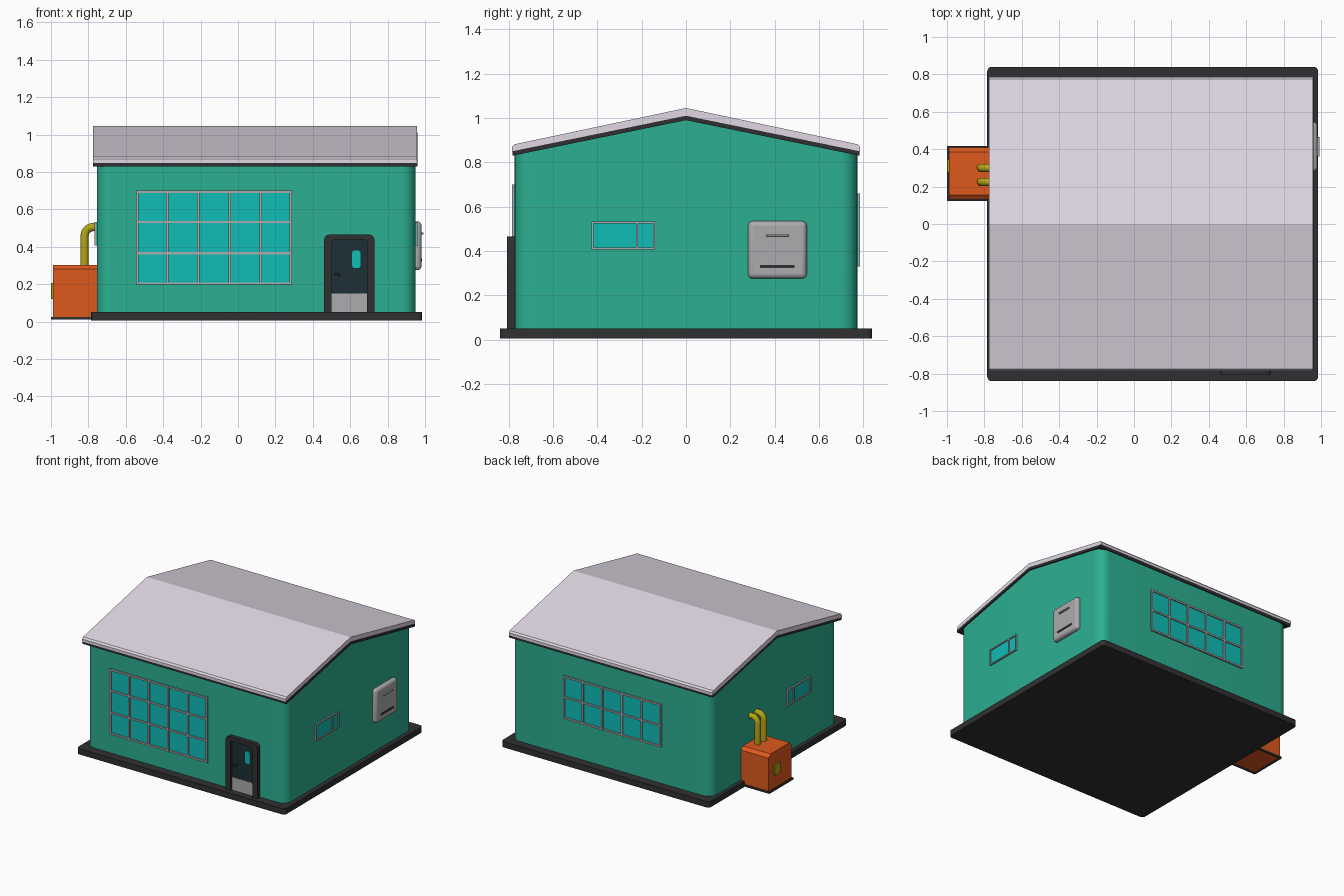
import bpy, bmesh, math

if "Cube" in bpy.data.objects:
    bpy.data.objects.remove(bpy.data.objects["Cube"])

def mat(name, r, g, b):
    m = bpy.data.materials.new(name)
    m.diffuse_color = (r, g, b, 1)
    m.use_nodes = True
    m.node_tree.nodes["Principled BSDF"].inputs["Base Color"].default_value = m.diffuse_color
    return m

TEAL = mat("teal", .025, .43, .285)
CYAN = mat("cyan", .005, .51, .47)
DARK = mat("dark", .03, .03, .032)
DOOR = mat("door_blue", .012, .03, .035)
ROOF = mat("pale_roof", .75, .69, .78)
ORANGE = mat("orange", .73, .10, .012)
YELLOW = mat("yellow", .46, .38, .008)
GREY = mat("grey", .42, .41, .42)

def finish(name, bm, m, bevel=0, segs=3, smooth=True):
    bmesh.ops.recalc_face_normals(bm, faces=bm.faces)
    me = bpy.data.meshes.new(name)
    bm.to_mesh(me)
    bm.free()
    ob = bpy.data.objects.new(name, me)
    bpy.context.collection.objects.link(ob)
    me.materials.append(m)
    if bevel:
        b = ob.modifiers.new("bevel", "BEVEL")
        b.width, b.segments = bevel, segs
    if smooth:
        bpy.ops.object.select_all(action='DESELECT')
        ob.select_set(True)
        bpy.context.view_layer.objects.active = ob
        bpy.ops.object.shade_smooth_by_angle(angle=math.radians(35))
    return ob

def add_box(bm, x, y, z):
    vs = bmesh.ops.create_cube(bm, size=1)["verts"]
    for v in vs:
        for i, r in enumerate((x, y, z)):
            v.co[i] = max(r) if v.co[i] > 0 else min(r)

def box(name, x, y, z, m, **kw):
    bm = bmesh.new()
    add_box(bm, x, y, z)
    return finish(name, bm, m, **kw)

def prism(name, pts, place, a, b, m, **kw):
    """Extrude a 2D outline from depth a to b; place(u, v, d) gives the 3D point."""
    bm = bmesh.new()
    A = [bm.verts.new(place(u, v, a)) for u, v in pts]
    B = [bm.verts.new(place(u, v, b)) for u, v in pts]
    bm.faces.new(A)
    bm.faces.new(B)
    for i in range(len(pts)):
        j = (i + 1) % len(pts)
        bm.faces.new((A[i], A[j], B[j], B[i]))
    return finish(name, bm, m, **kw)

def rounded(u0, u1, v0, v1, r, n=6, low=True):
    """Rounded rectangle outline; low=False keeps the two bottom corners square."""
    pts = []
    for k, (cu, cv) in enumerate(((u1-r, v1-r), (u0+r, v1-r), (u0+r, v0+r), (u1-r, v0+r))):
        if k > 1 and not low:
            pts.append((u0, v0) if k == 2 else (u1, v0))
            continue
        for i in range(n + 1):
            t = math.pi / 2 * (k + i / n)
            pts.append((cu + r*math.cos(t), cv + r*math.sin(t)))
    return pts

X0, X1, Y = -.755, .95, .773
along_x = lambda y, z, x: (x, y, z)
along_y = lambda x, z, y: (x, y, z)
along_z = lambda x, y, z: (x, y, z)

# Base slab and gabled walls with rounded corners
prism("base_slab", rounded(-.785, .985, -.84, .84, .025), along_z, .005, .05, DARK)
outline = rounded(X0, X1, -Y, Y, .075, 8)
outline.insert(18, (X0, 0))
outline.append((X1, 0))
gable = lambda x, y, d: (x, y, .04 if d == 0 else 1.0 - .204 * abs(y))
prism("walls", outline, gable, 0, 1, TEAL)

# Roof: dark trim layer under a pale cover with eased eaves
def roof(name, half, x0, x1, m):
    pts = half + [(-y, z) for y, z in reversed(half) if y]
    prism(name, pts, along_x, x0, x1, m, smooth=False)
roof("roof_trim", [(0, .99), (.782, .83), (.782, .85), (0, 1.01)], -.775, .96, DARK)
roof("roof_cover", [(0, 1.01), (.786, .848), (.786, .868), (.775, .881), (0, 1.045)], -.775, .957, ROOF)

# Windows: glass pane with a frame grid standing proud of the wall
WALLS = {"front": lambda u, d, z: (u, [-Y - k for k in d], z),
         "back": lambda u, d, z: (u, [Y + k for k in d], z),
         "right": lambda u, d, z: ([X1 + k for k in d], u, z),
         "left": lambda u, d, z: ([X0 - k for k in d], u, z)}

def window(wall, us, zs, t=.013):
    P = WALLS[wall]
    box(wall + "_window_glass", *P((us[0], us[-1]), (-.01, .004), (zs[0], zs[-1])), CYAN)
    bm = bmesh.new()
    for i, u in enumerate(us):
        o = t/2 if i == 0 else -t/2 if i == len(us) - 1 else 0
        add_box(bm, *P((u + o - t/2, u + o + t/2), (-.01, .013), (zs[0], zs[-1])))
    for i, z in enumerate(zs):
        o = t/2 if i == 0 else -t/2 if i == len(zs) - 1 else 0
        add_box(bm, *P((us[0], us[-1]), (-.01, .012), (z + o - t/2, z + o + t/2)))
    finish(wall + "_window_frame", bm, GREY)

def grid(a, b, n):
    return [a + (b - a) * i / n for i in range(n + 1)]

window("front", grid(-.545, .288, 5), grid(.197, .7, 3))
window("back", grid(-.335, .498, 5), grid(.33, .66, 2))
for side in ("right", "left"):
    window(side, [-.427, -.22, -.14], [.407, .533], .009)

# Door: arch-cornered surround built as a U-shaped outline
outer = rounded(.46, .73, .05, .465, .03, 5, False)
inner = rounded(.5, .69, .05, .435, .012, 3, False)
start = lambda p: [p[-1]] + p[:-1]
prism("door_surround", start(outer) + start(inner)[::-1], along_y, -.807, -.75, DARK)
prism("door_panel", inner, along_y, -.784, -.75, DOOR)
box("door_kick_plate", (.5, .69), (-.789, -.78), (.05, .15), GREY)
prism("door_window", rounded(.61, .655, .285, .38, .015, 4), along_y, -.788, -.78, CYAN)
box("door_handle", (.515, .545), (-.805, -.784), (.243, .256), DARK, bevel=.003)

# Wall-mounted hatch unit on the right side
box("hatch_body", (.92, .981), (.28, .545), (.275, .535), GREY, bevel=.022, segs=4)
box("hatch_slot", (.97, .985), (.335, .49), (.322, .336), DARK)
box("hatch_handle", (.97, .993), (.36, .465), (.465, .475), GREY, bevel=.003)

# Generator with sloped top edges, dark skirt and side plate
prism("generator_body", [(.13, .02), (.41, .02), (.41, .28), (.385, .303), (.155, .303), (.13, .28)],
      along_x, -.99, -.75, ORANGE, smooth=False)
bm = bmesh.new()
for y in (.124, .406):
    add_box(bm, (-1, -.75), (y, y + .01), (.01, .025))
add_box(bm, (-1, -.988), (.124, .416), (.01, .025))
finish("generator_skirt", bm, DARK)
box("generator_plate", (-1, -.985), (.275, .345), (.12, .205), YELLOW, bevel=.004)

# Two bent exhaust pipes running into the wall
for n, y in enumerate((.225, .3)):
    cu = bpy.data.curves.new("exhaust_pipe", "CURVE")
    cu.dimensions, cu.bevel_depth, cu.bevel_resolution, cu.use_fill_caps = '3D', .022, 3, True
    bend = [(-.775 - .045 * math.sin(t), .46 + .045 * math.cos(t))
            for t in (math.pi / 2 * i / 5 for i in range(5, -1, -1))]
    path = [(-.82, .28)] + bend + [(-.74, .505)]
    s = cu.splines.new("POLY")
    s.points.add(len(path) - 1)
    for p, (x, z) in zip(s.points, path):
        p.co = (x, y, z, 1)
    cu.materials.append(YELLOW)
    bpy.context.collection.objects.link(bpy.data.objects.new(f"exhaust_pipe_{n + 1}", cu))
